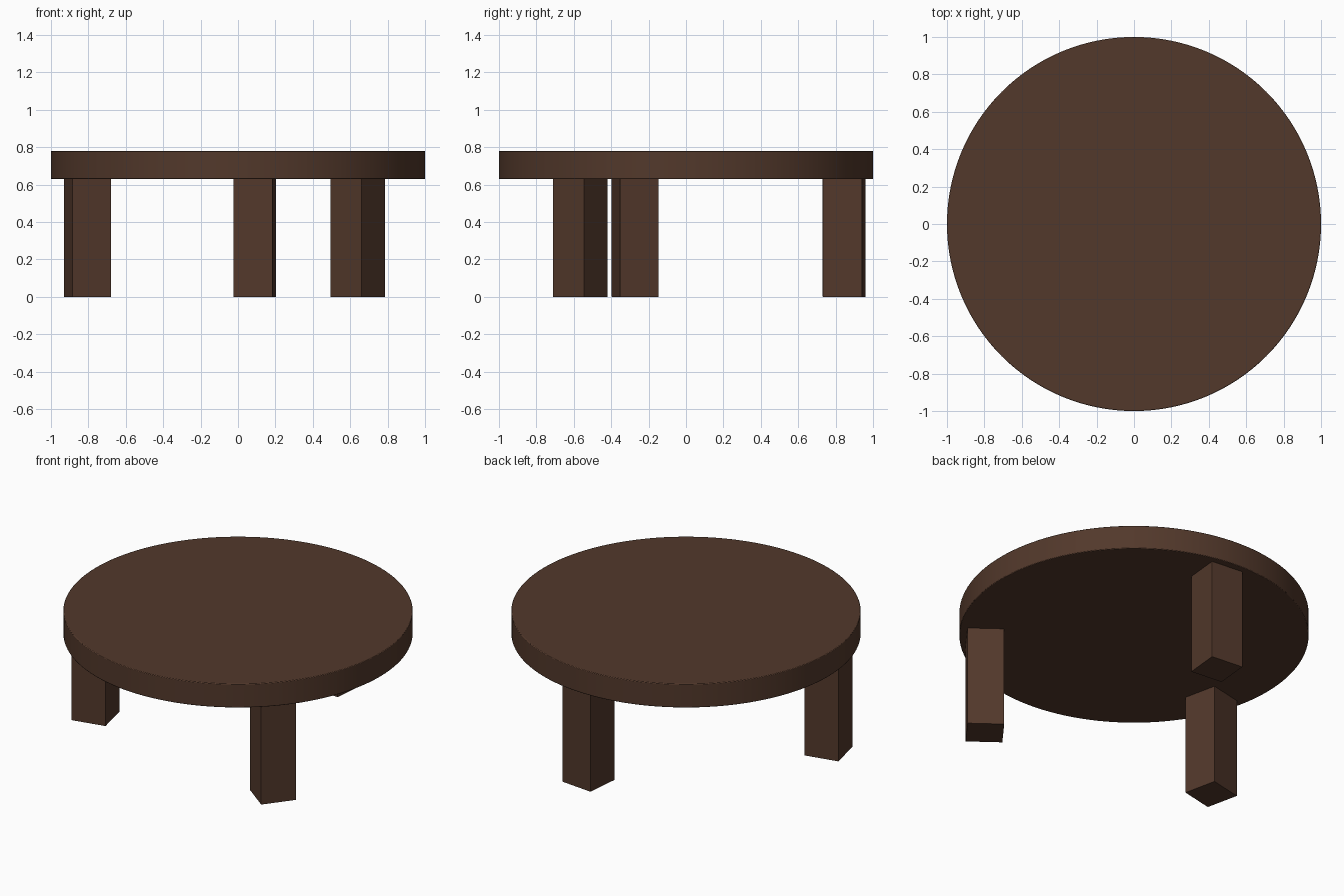
import bpy
from math import radians

if "Cube" in bpy.data.objects:
    bpy.data.objects.remove(bpy.data.objects["Cube"])

wood = bpy.data.materials.new("dark_wood")
wood.diffuse_color = (0.085, 0.04, 0.024, 1)
wood.use_nodes = True
wood.node_tree.nodes["Principled BSDF"].inputs["Base Color"].default_value = wood.diffuse_color


def finish(obj, name, bevel):
    obj.name = name
    obj.data.materials.append(wood)
    mod = obj.modifiers.new("soft_edge", 'BEVEL')
    mod.width = bevel
    mod.segments = 2
    mod.limit_method = 'ANGLE'
    mod.angle_limit = radians(40)


# Round slab top
bpy.ops.mesh.primitive_cylinder_add(vertices=128, radius=1, depth=0.15,
                                    location=(0, 0, 0.705))
top = bpy.context.object
finish(top, "table_top", 0.004)
bpy.ops.object.shade_smooth_by_angle(angle=radians(40))

# Three square legs, each turned roughly towards the centre
LEG_WIDTH, LEG_HEIGHT = 0.21, 0.63
legs = {
    "left_leg": (-0.805, -0.272, 12.4),
    "back_leg": (0.09, 0.845, -5.4),
    "right_leg": (0.64, -0.565, -37.1),
}
for name, (x, y, turn) in legs.items():
    bpy.ops.mesh.primitive_cube_add(size=1, location=(x, y, LEG_HEIGHT / 2),
                                    rotation=(0, 0, radians(turn)))
    leg = bpy.context.object
    leg.scale = (LEG_WIDTH, LEG_WIDTH, LEG_HEIGHT)
    bpy.ops.object.transform_apply(location=False, rotation=False, scale=True)
    finish(leg, name, 0.001)
